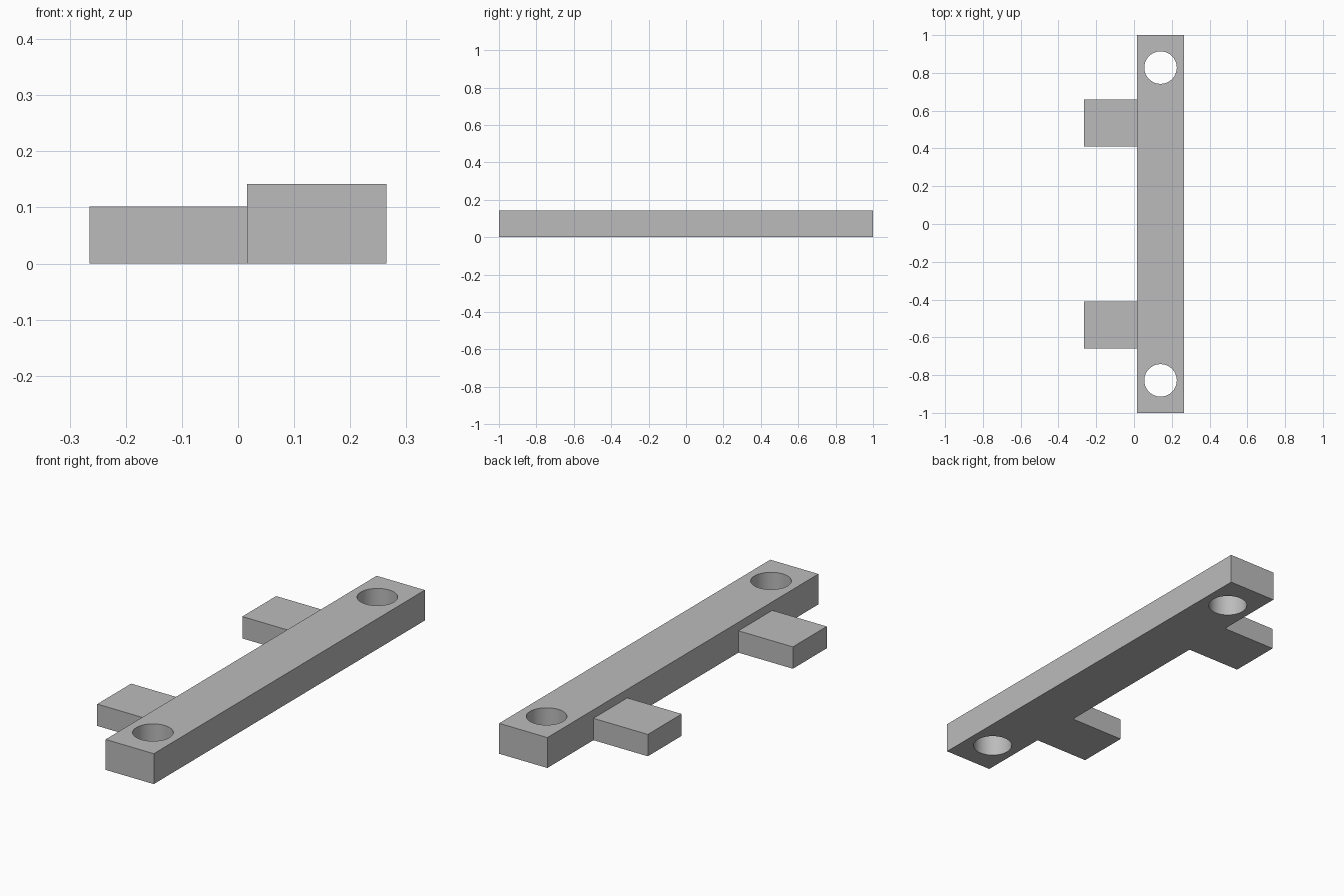
import bpy
import math

cube = bpy.data.objects.get("Cube")
if cube:
    bpy.data.objects.remove(cube, do_unlink=True)

grey = bpy.data.materials.new("plain_grey")
grey.use_nodes = True
COLOUR = (0.5, 0.5, 0.5, 1)
grey.diffuse_color = COLOUR
grey.node_tree.nodes["Principled BSDF"].inputs["Base Color"].default_value = COLOUR

SPLIT, RIGHT, LEFT = 0.016, -0.265, 0.265
BAR_H, TAB_H = 0.142, 0.102
HOLE_Y, HOLE_R = 0.828, 0.086


def box(name, x0, x1, y0, y1, height):
    bpy.ops.mesh.primitive_cube_add(size=1, location=((x0 + x1) / 2, (y0 + y1) / 2, height / 2))
    ob = bpy.context.object
    ob.name = name
    ob.scale = (x1 - x0, y1 - y0, height)
    bpy.ops.object.transform_apply(location=True, rotation=False, scale=True)
    ob.data.materials.append(grey)
    return ob


# Long mounting bar
bar = box("mounting_bar", SPLIT, LEFT, -1, 1, BAR_H)

# Screw hole at each end, cut right through
for side, label in ((-1, "front"), (1, "back")):
    bpy.ops.mesh.primitive_cylinder_add(
        vertices=64, radius=HOLE_R, depth=1,
        location=((SPLIT + LEFT) / 2, side * HOLE_Y, 0))
    cutter = bpy.context.object
    cutter.name = label + "_hole_cutter"
    cutter.data.materials.append(grey)
    bpy.context.view_layer.objects.active = bar
    cut = bar.modifiers.new(label + "_hole", 'BOOLEAN')
    cut.operation = 'DIFFERENCE'
    cut.solver = 'EXACT'
    cut.object = cutter
    bpy.ops.object.modifier_apply(modifier=cut.name)
    bpy.data.objects.remove(cutter, do_unlink=True)

    # Lower tab projecting from the bar's right side
    near, far = sorted((side * 0.41, side * 0.66))
    box(label + "_tab", RIGHT, SPLIT, near, far, TAB_H)

# Round hole walls, crisp box edges
bpy.ops.object.select_all(action='DESELECT')
bar.select_set(True)
bpy.context.view_layer.objects.active = bar
bpy.ops.object.shade_smooth_by_angle(angle=math.radians(30))
